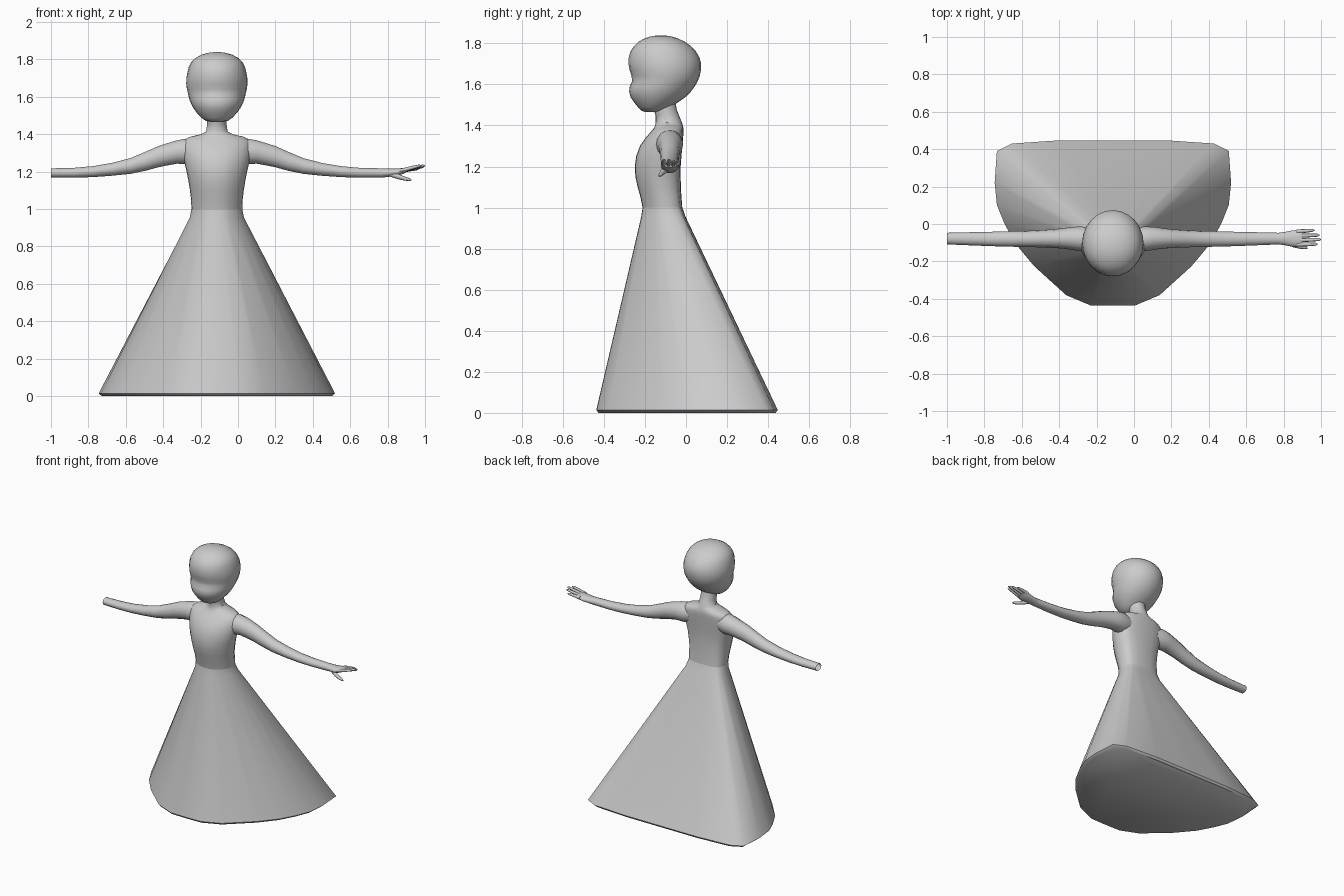
import bpy, bmesh
from math import sin, cos, pi, radians

CX = -0.113  # symmetry plane of the figure


def loft(name, rings, cap_start=True, cap_end=True, angle=50):
    """Skin a list of equal-length point rings into one smooth object."""
    bm = bmesh.new()
    rows = [[bm.verts.new(p) for p in r] for r in rings]
    n = len(rows[0])
    for a, b in zip(rows, rows[1:]):
        for i in range(n):
            j = (i + 1) % n
            bm.faces.new((a[i], a[j], b[j], b[i]))
    if cap_start:
        bm.faces.new(rows[0][::-1])
    if cap_end:
        bm.faces.new(rows[-1])
    bmesh.ops.recalc_face_normals(bm, faces=bm.faces)
    me = bpy.data.meshes.new(name)
    bm.to_mesh(me)
    bm.free()
    ob = bpy.data.objects.new(name, me)
    bpy.context.collection.objects.link(ob)
    bpy.ops.object.select_all(action='DESELECT')
    ob.select_set(True)
    bpy.context.view_layer.objects.active = ob
    bpy.ops.object.shade_smooth_by_angle(angle=radians(angle))
    return ob


# Half outline of the hem, back centre to front centre
HEM = [(0, .447), (.29, .447), (.54, .43), (.62, .39), (.632, .22), (.62, .1),
       (.58, 0), (.52, -.11), (.42, -.23), (.25, -.385), (.12, -.44), (0, -.442)]


def body_ring(z, hw, y0, y1, blend):
    """Horizontal section: blend 1 is the hem outline, 0 is an ellipse."""
    half = []
    for i, (hx, hy) in enumerate(HEM):
        t = i * pi / (len(HEM) - 1)
        u = blend * hx / .632 + (1 - blend) * sin(t)
        v = blend * hy / .447 + (1 - blend) * cos(t)
        half.append((u * hw, y0 + (y1 - y0) * (v + 1) / 2))
    pts = half + [(-x, y) for x, y in half[-2:0:-1]]
    return [(CX + x, y, z) for x, y in pts]


def side_ring(x, y, z, ry, rz, n=14):
    """Elliptical section across an arm or finger."""
    return [(x, y + ry * cos(2 * pi * i / n), z + rz * sin(2 * pi * i / n))
            for i in range(n)]


# Skirt
loft("skirt", [body_ring(*r) for r in [
    (0, .615, -.43, .437, 1), (.014, .632, -.442, .447, 1),
    (.955, .147, -.219, -.002, .6), (1.0, .138, -.212, -.018, .5)]],
    cap_end=False)

# Bodice, shoulders and neck
loft("torso_and_neck", [body_ring(*r) for r in [
    (1.0, .138, -.212, -.018, .5), (1.05, .14, -.222, -.022, .45),
    (1.1, .146, -.236, -.025, .4), (1.15, .154, -.247, -.026, .4),
    (1.2, .164, -.25, -.026, .4), (1.25, .176, -.243, -.022, .4),
    (1.3, .184, -.225, -.018, .35), (1.34, .188, -.197, -.014, .3),
    (1.365, .18, -.175, -.012, .2), (1.385, .15, -.158, -.012, .1),
    (1.4, .085, -.15, -.016, 0), (1.415, .058, -.148, -.02, 0),
    (1.45, .053, -.148, -.034, 0), (1.48, .053, -.16, -.046, 0),
    (1.55, .055, -.18, -.055, 0)]], cap_start=False)

# Head: z, half width, front y, back y
head = [(1.466, .035, -.20, -.14), (1.472, .06, -.218, -.11),
        (1.49, .085, -.235, -.075), (1.515, .108, -.255, -.035),
        (1.54, .126, -.271, 0), (1.565, .139, -.277, .024),
        (1.59, .148, -.274, .043), (1.615, .154, -.263, .057),
        (1.64, .16, -.265, .067), (1.67, .164, -.275, .073),
        (1.70, .163, -.28, .074), (1.73, .158, -.279, .066),
        (1.76, .15, -.271, .049), (1.785, .137, -.255, .026),
        (1.807, .115, -.232, -.004), (1.825, .083, -.2, -.042),
        (1.835, .048, -.167, -.077), (1.839, .015, -.135, -.11)]
rings = []
for z, hw, y0, y1 in head:
    rings.append([(CX + hw * cos(i * pi / 12),
                   (y0 + y1) / 2 + (y1 - y0) / 2 * sin(i * pi / 12), z)
                  for i in range(24)])
loft("head", rings)

# Arms: one path, mirrored; the cut arm ends in an open sleeve
arm = [(.0, -.085, 1.31, .06, .06), (.05, -.08, 1.308, .066, .07),
       (.1, -.077, 1.305, .062, .064), (.15, -.077, 1.293, .055, .061),
       (.2, -.078, 1.28, .05, .058), (.27, -.079, 1.255, .046, .052),
       (.35, -.08, 1.23, .043, .043), (.45, -.08, 1.212, .041, .035),
       (.55, -.08, 1.2, .038, .03), (.65, -.079, 1.194, .035, .027),
       (.774, -.078, 1.193, .031, .025)]
loft("right_arm", [side_ring(*r) for r in arm], cap_end=False)
loft("left_arm", [side_ring(2 * CX - r[0], *r[1:]) for r in arm],
     cap_end=False)

# Hand: palm, four fingers and a thumb
loft("palm", [side_ring(*r) for r in [
    (.774, -.078, 1.193, .031, .025), (.81, -.078, 1.194, .036, .022),
    (.85, -.078, 1.197, .044, .02), (.885, -.076, 1.204, .045, .016),
    (.9, -.076, 1.208, .041, .011)]], cap_start=False)
for i, (y, tip_y, tip_x, tip_z) in enumerate([
        (-.04, -.034, .965, 1.213), (-.063, -.06, .992, 1.224),
        (-.087, -.083, 1.0, 1.231), (-.11, -.108, .982, 1.231)]):
    mid = ((.87 + tip_x) / 2, (y + tip_y) / 2, (1.205 + tip_z) / 2 + .002)
    loft(f"finger_{i + 1}", [
        side_ring(.87, y, 1.204, .011, .012, 8),
        side_ring(*mid, .01, .01, 8),
        side_ring(tip_x - .012, tip_y, tip_z, .008, .007, 8),
        side_ring(tip_x, tip_y, tip_z, .003, .003, 8)])
loft("thumb", [side_ring(*r, 8) for r in [
    (.81, -.092, 1.188, .014, .014), (.855, -.112, 1.174, .014, .014),
    (.89, -.122, 1.163, .011, .011), (.918, -.127, 1.157, .008, .008),
    (.928, -.129, 1.155, .003, .003)]])
